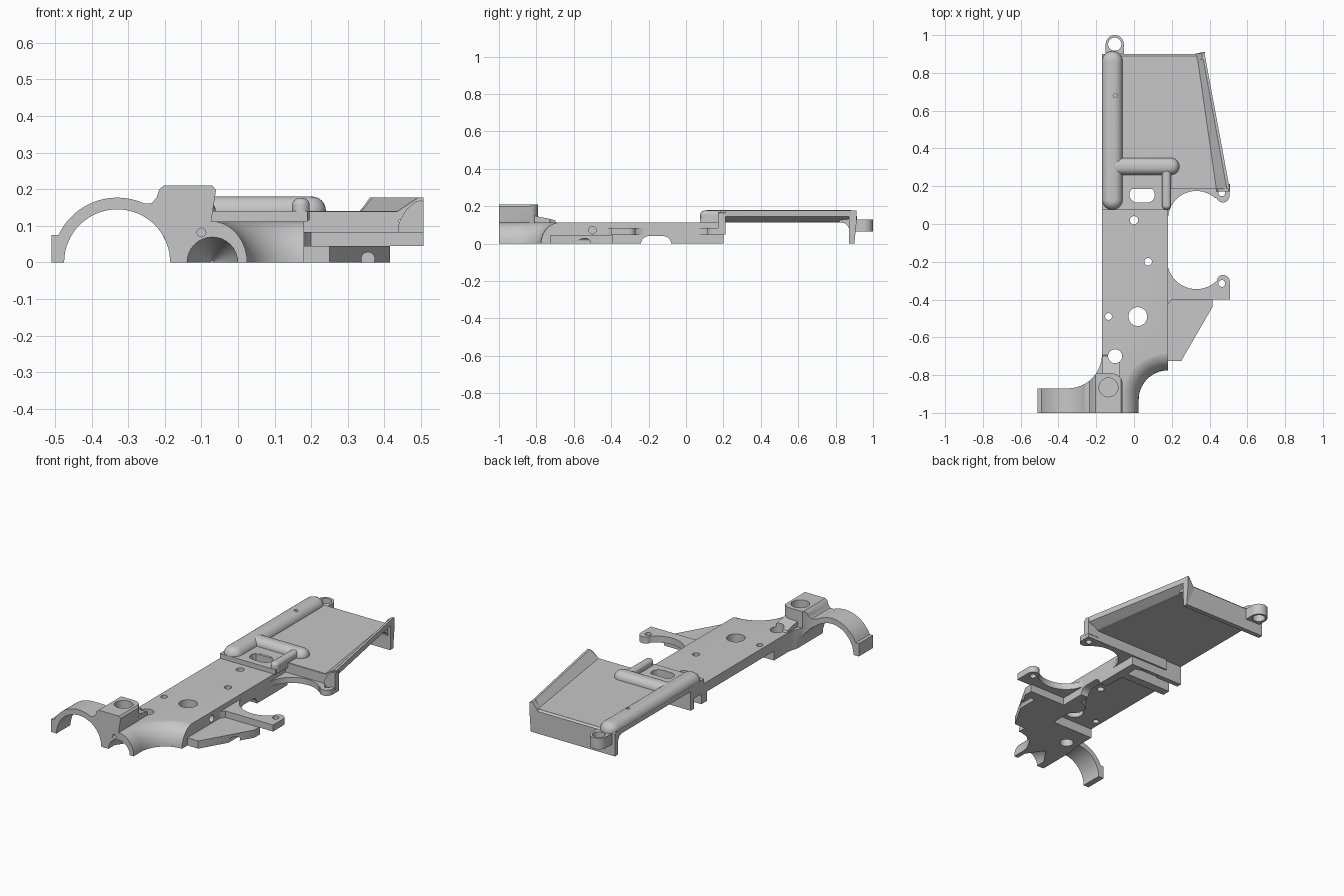
import bpy, bmesh
from math import sin, cos, radians, pi

if "Cube" in bpy.data.objects:
    bpy.data.objects.remove(bpy.data.objects["Cube"])

grey = bpy.data.materials.new("satin grey")
grey.use_nodes = True
grey.diffuse_color = (0.57, 0.57, 0.57, 1)
grey.node_tree.nodes["Principled BSDF"].inputs["Base Color"].default_value = grey.diffuse_color


def arc(cx, cy, r, start, end, n=16):
    angles = [radians(start + (end - start) * i / n) for i in range(n + 1)]
    return [(cx + r * cos(a), cy + r * sin(a)) for a in angles]


def loft(name, layers):
    """Skin equal rings of points and cap both ends."""
    bm = bmesh.new()
    rings = [[bm.verts.new(p) for p in layer] for layer in layers]
    n = len(rings[0])
    for a, b in zip(rings, rings[1:]):
        for i in range(n):
            j = (i + 1) % n
            bm.faces.new((a[i], a[j], b[j], b[i]))
    bm.faces.new(rings[0])
    bm.faces.new(rings[-1])
    bmesh.ops.recalc_face_normals(bm, faces=bm.faces)
    mesh = bpy.data.meshes.new(name)
    bm.to_mesh(mesh)
    bm.free()
    mesh.materials.append(grey)
    obj = bpy.data.objects.new(name, mesh)
    bpy.context.collection.objects.link(obj)
    return obj


def prism(name, pts, lo, hi, axis="z"):
    place = {"z": lambda a, b, h: (a, b, h),
             "y": lambda a, b, h: (a, h, b),
             "x": lambda a, b, h: (h, a, b)}[axis]
    return loft(name, [[place(a, b, h) for a, b in pts] for h in (lo, hi)])


def rect(x0, x1, y0, y1):
    return [(x0, y0), (x1, y0), (x1, y1), (x0, y1)]


def capsule(x0, y0, x1, y1, r):
    """Stadium outline between two centres along x or y."""
    if x1 > x0:
        return arc(x0, y0, r, 90, 270) + arc(x1, y1, r, -90, 90)
    return arc(x0, y0, r, 180, 360) + arc(x1, y1, r, 0, 180)


def rounded_rail(name, x0, y0, x1, y1, r, lo, hi, soft):
    """Stadium bar whose top rim is rounded by a quarter circle."""
    steps = [(r, lo)] + [(r - soft * (1 - cos(a)), hi - soft * (1 - sin(a)))
                         for a in (pi / 2 * i / 6 for i in range(7))]
    return loft(name, [[(x, y, z) for x, y in capsule(x0, y0, x1, y1, q)] for q, z in steps])


def circle(cx, cy, r):
    return arc(cx, cy, r, 0, 348.75, 31)


def combine(obj, tools, operation="DIFFERENCE"):
    """Apply booleans and remove the tools."""
    for tool in tools:
        mod = obj.modifiers.new("cut", "BOOLEAN")
        mod.operation, mod.object, mod.solver = operation, tool, "EXACT"
        graph = bpy.context.evaluated_depsgraph_get()
        mesh = bpy.data.meshes.new_from_object(obj.evaluated_get(graph))
        obj.modifiers.clear()
        obj.data = mesh
        bpy.data.objects.remove(tool)
    return obj


def drill(cx, cy, r, lo=-0.1, hi=0.4, axis="z"):
    return prism("cutter", circle(cx, cy, r), lo, hi, axis)


def slot():
    return prism("cutter", capsule(0.018, 0.155, 0.068, 0.155, 0.042), -0.1, 0.4)


# Central body with a concave flared rear corner
THICK = 0.112
left_curve = arc(-0.35, -0.69, 0.18, -38, 0, 8)
body = prism("body", [(-0.2, -1), (0.18, -1), (0.18, 0.2), (-0.17, 0.2)]
             + left_curve[::-1], 0, THICK)
flare_layers = []
for k in range(-1, 11):
    t = max(k, 0) / 10 * pi / 2
    r = 0.155 + 0.1 * (1 - cos(t))
    z = -0.05 if k < 0 else (THICK + 0.001) * sin(t)
    outline = arc(0.18, -0.93, r, 90, 180, 20) + [(0.18 - r, -1.1), (0.5, -1.1), (0.5, r - 0.93)]
    flare_layers.append([(x, y, z) for x, y in outline])
flare = loft("cutter", flare_layers)
socket = loft("cutter", [[(x, y, z) for x, z in circle(-0.07, 0, r)]
                         for y, r in ((-1.05, 0.07), (-0.94, 0.068), (-0.85, 0.005))])
hollow = [(-0.3, 0.05), (0.13, 0.05), (0.13, -0.3), (0.06, -0.34),
          (0.06, -0.4), (0.1, -0.44), (0.1, -0.57), (-0.3, -0.57)]
combine(body, [
    flare, socket,
    drill(-0.33, 0, 0.145, -1.1, -0.6, "y"),
    prism("cutter", hollow, -0.1, 0.055),
    prism("cutter", capsule(-0.2, 0, -0.12, 0, 0.04), -0.4, 0.4, "x"),
    prism("cutter", rect(-0.3, 0.13, 0.1, 0.17), -0.1, 0.06),
    slot(),
    drill(0, 0.02, 0.022), drill(0.075, -0.2, 0.02),
    drill(-0.135, -0.49, 0.018), drill(0.02, -0.49, 0.05),
    drill(-0.1, -0.7, 0.037), drill(-0.5, 0.072, 0.02, 0.1, 0.3, "x"),
    drill(-0.1, 0.082, 0.012, -1.1, -0.95, "y"),
])

# Sloped shoulder between the body and the rear block
shoulder = prism("shoulder", [(-0.81, 0.1), (-0.81, 0.15), (-0.78, 0.142), (-0.74, 0.135),
                              (-0.7, 0.125), (-0.69, 0.1)], -0.168, -0.075, "x")
combine(shoulder, [drill(-0.1, -0.7, 0.037)])

# Rear half ring and detent block, trimmed to a curved plan
ring_profile = ([(-0.51, 0), (-0.51, 0.075)] + arc(-0.33, 0, 0.177, 155, 65, 24)
                + [(-0.235, 0.162), (-0.222, 0.178), (-0.215, 0.2), (-0.203, 0.21),
                   (-0.07, 0.21), (-0.06, 0.198), (-0.075, 0.1), (-0.16, 0.08), (-0.16, 0)]
                + arc(-0.33, 0, 0.145, 0, 180, 32))
rear_ring = prism("rear_ring", ring_profile, -1, -0.79, "y")
ring_plan = ([(-0.6, -1.1), (0, -1.1)] + arc(-0.12, -0.85, 0.06, 0, 90, 8)
             + arc(-0.35, -0.69, 0.18, -33, -90) + [(-0.6, -0.87)])
combine(rear_ring, [prism("cutter", ring_plan, -0.1, 0.4)], "INTERSECT")
combine(rear_ring, [drill(-0.135, -0.865, 0.05, 0.15)])

# Tang under the rear of the body
tang = prism("grip_tang", [(0.16, -0.725), (0.25, -0.725), (0.415, -0.44),
                           (0.415, -0.39), (0.16, -0.39)], 0, 0.045)
combine(tang, [drill(0.355, 0.01, 0.018, -0.8, -0.45, "y")])

# Guard ears either side of the round opening
rear_ear = prism("rear_ear", [(0.17, -0.46), (0.175, -0.43), (0.2, -0.4), (0.507, -0.4)]
                 + arc(0.472, -0.305, 0.035, 0, 165, 10)
                 + arc(0.33, -0.19, 0.155, -45, -180) + [(0.17, -0.19)], 0.045, 0.083)
combine(rear_ear, [drill(0.465, -0.315, 0.018)])
front_ear = prism("front_ear", [(0.17, 0.04), (0.18, 0.04)]
                  + arc(0.33, 0.025, 0.15, 175, 48)
                  + arc(0.47, 0.15, 0.036, 200, 360, 10) + [(0.506, 0.21), (0.17, 0.21)],
                  0.05, 0.083)
combine(front_ear, [drill(0.465, 0.165, 0.018)])

# Broad forward side plate with its end walls
plate = prism("side_plate", [(-0.17, 0.075), (0.19, 0.075), (0.19, 0.19), (0.44, 0.19),
                             (0.338, 0.89), (-0.17, 0.89)], 0.112, 0.14)
combine(plate, [slot()])
prism("front_wall", [(0.9, 0), (0.9, 0.13), (0.89, 0.139), (0.82, 0.139), (0.82, 0.112)]
      + arc(0.832, 0.072, 0.04, 90, 0, 8) + [(0.872, 0)], -0.17, 0.36, "x")
prism("rear_wall", rect(-0.06, 0.44, 0.184, 0.21), 0.05, 0.139)

# Thin flared lip along the slanted edge, open underneath
loft("flared_lip", [[(inner, y, 0.114), (outer, y, 0.145), (outer, y, 0.177),
                     (ridge, y, 0.177), (inner, y, 0.14)]
                    for y, inner, ridge, outer in ((0.185, 0.436, 0.492, 0.507),
                                                   (0.9, 0.333, 0.362, 0.374))])
prism("lip_end", [(0.507, 0.07), (0.507, 0.165), (0.5, 0.17), (0.485, 0.166),
                  (0.46, 0.145), (0.44, 0.11), (0.435, 0.07)], 0.172, 0.212, "y")
loft("lip_front", [[(x, y, z) for x, y in ring] for ring, z in
                   (([(0.32, 0.872), (0.375, 0.872), (0.375, 0.9), (0.32, 0.9)], 0),
                    ([(0.32, 0.872), (0.378, 0.872), (0.375, 0.912), (0.32, 0.9)], 0.12),
                    ([(0.36, 0.872), (0.378, 0.872), (0.375, 0.912), (0.36, 0.905)], 0.177))])

# Raised rounded rails on the plate
rail = rounded_rail("long_rail", -0.115, 0.13, -0.115, 0.86, 0.055, 0.115, 0.18, 0.045)
combine(rail, [drill(-0.1, 0.68, 0.01, 0.15)])
rounded_rail("cross_rail", -0.09, 0.305, 0.195, 0.305, 0.045, 0.115, 0.18, 0.038)
rounded_rail("short_rail", 0.172, 0.1, 0.172, 0.27, 0.024, 0.115, 0.176, 0.02)

# Forward pivot lug
lug = prism("pivot_lug", arc(-0.102, 0.952, 0.048, 0, 180, 20)
            + [(-0.15, 0.875), (-0.054, 0.875)], 0.065, 0.13)
combine(lug, [drill(-0.102, 0.952, 0.035)])

# Smooth shading with crisp edges
bpy.ops.object.select_all(action='DESELECT')
for obj in bpy.context.collection.objects:
    if obj.type == 'MESH':
        obj.select_set(True)
        bpy.context.view_layer.objects.active = obj
bpy.ops.object.shade_smooth_by_angle(angle=radians(35))
